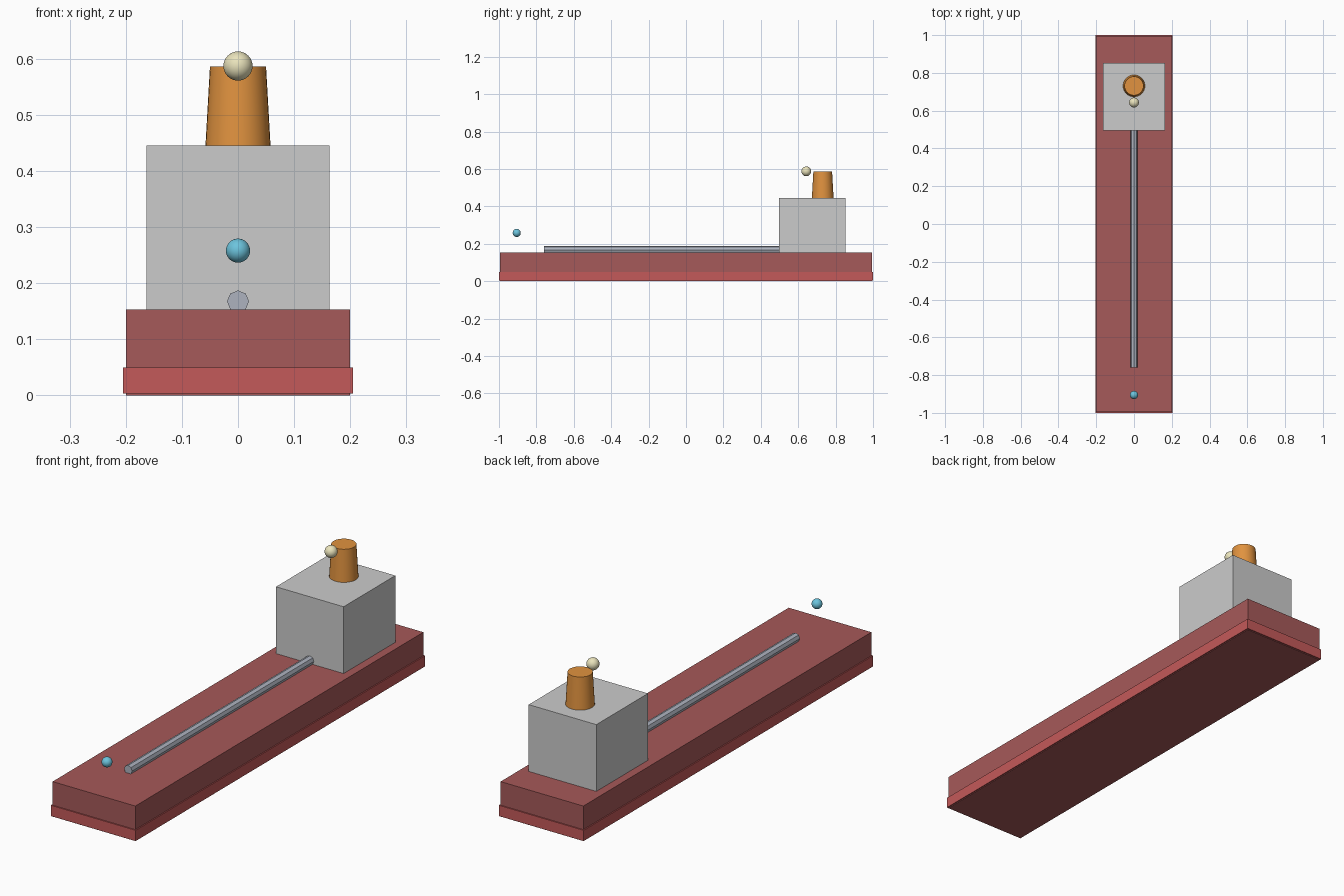
import bpy, math

if "Cube" in bpy.data.objects:
    bpy.data.objects.remove(bpy.data.objects["Cube"])


def paint(obj, name, color):
    mat = bpy.data.materials.get(name) or bpy.data.materials.new(name)
    mat.diffuse_color = (*color, 1)
    mat.use_nodes = True
    mat.node_tree.nodes["Principled BSDF"].inputs["Base Color"].default_value = mat.diffuse_color
    obj.data.materials.append(mat)


def box(name, lo, hi):
    bpy.ops.mesh.primitive_cube_add(size=1, location=[(a + b) / 2 for a, b in zip(lo, hi)])
    obj = bpy.context.object
    obj.name = name
    obj.scale = [b - a for a, b in zip(lo, hi)]
    bpy.ops.object.transform_apply(location=False, rotation=False, scale=True)
    return obj


def ball(name, y, z, r):
    bpy.ops.mesh.primitive_uv_sphere_add(segments=32, ring_count=16, radius=r, location=(0, y, z))
    obj = bpy.context.object
    obj.name = name
    bpy.ops.object.shade_smooth()
    return obj


# Plinth and the slightly wider band around its foot
paint(box("base", (-0.2, -0.995, 0), (0.2, 0.995, 0.153)), "dull_red", (0.38, 0.10, 0.10))
paint(box("base_band", (-0.205, -1.0, 0.003), (0.205, 1.0, 0.05)), "red", (0.55, 0.10, 0.10))

# Grey housing block
box("housing", (-0.1635, 0.496, 0.153), (0.1635, 0.853, 0.445))

# Eight-sided rod lying along the base, running into the housing
bpy.ops.mesh.primitive_cylinder_add(vertices=8, radius=0.0196, depth=1.265,
                                    location=(0, -0.1265, 0.1675),
                                    rotation=(math.pi / 2, 0, 0))
rod = bpy.context.object
rod.name = "rod"
paint(rod, "steel", (0.42, 0.45, 0.52))

# Tapered knob on top of the housing
bpy.ops.mesh.primitive_cone_add(vertices=32, radius1=0.058, radius2=0.05, depth=0.141,
                                location=(0, 0.731, 0.5155))
knob = bpy.context.object
knob.name = "tapered_knob"
bpy.ops.object.shade_smooth_by_angle()
paint(knob, "orange", (0.75, 0.29, 0.05))

# Two floating balls
paint(ball("cream_ball", 0.643, 0.587, 0.026), "cream", (0.82, 0.77, 0.50))
paint(ball("blue_ball", -0.905, 0.258, 0.0215), "blue", (0.15, 0.55, 0.72))
